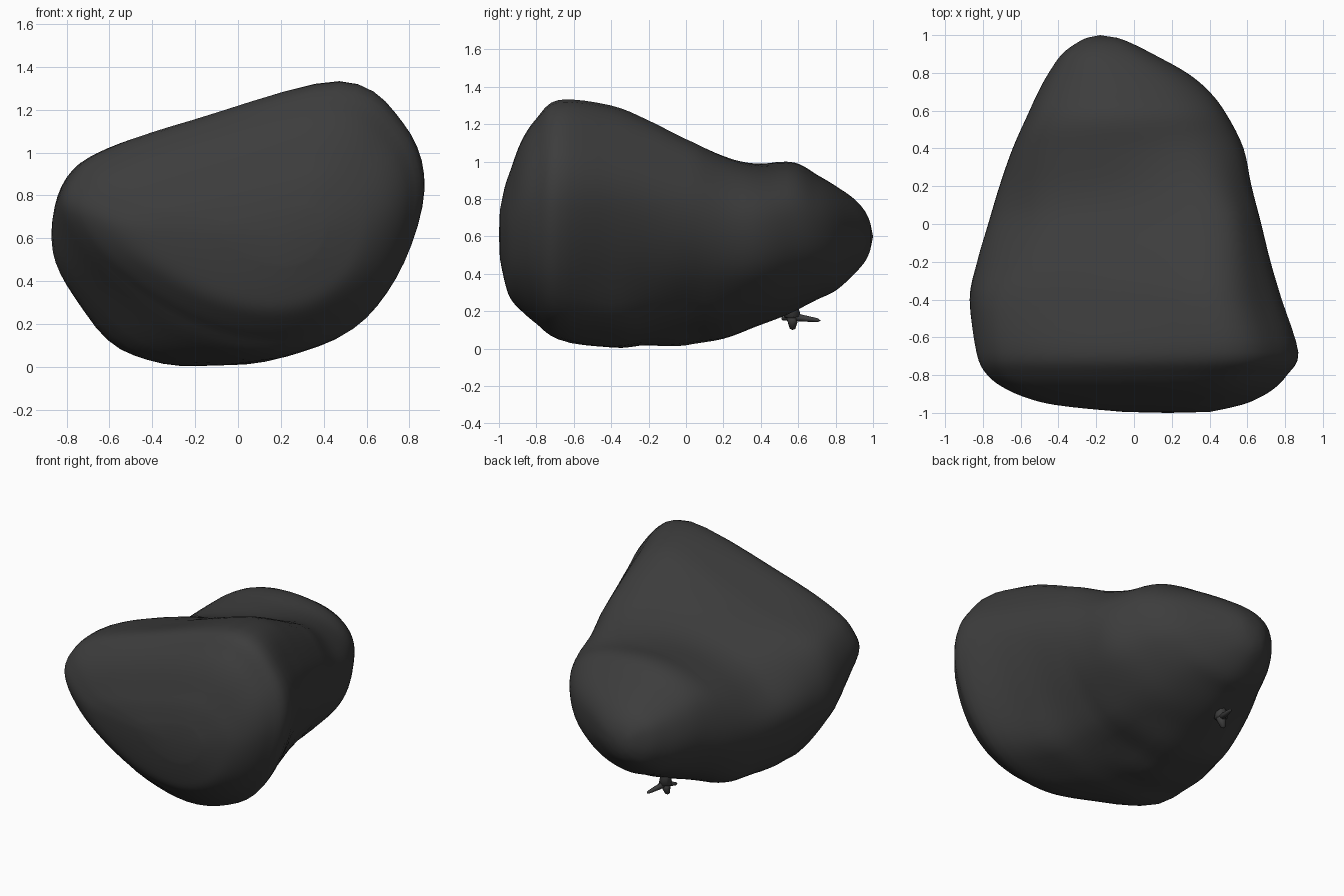
import bpy, bmesh, math
from mathutils import Vector, noise

if "Cube" in bpy.data.objects:
    bpy.data.objects.remove(bpy.data.objects["Cube"])

stone = bpy.data.materials.new("dark_grey_stone")
stone.diffuse_color = (0.046, 0.046, 0.046, 1)
stone.use_nodes = True
stone.node_tree.nodes["Principled BSDF"].inputs["Base Color"].default_value = stone.diffuse_color

# y, xmin, xmax, zmin, zmax of the boulder's slices, front to back
SLICES = [
    (-.995, -.05, .40, .48, .74), (-.97, -.32, .52, .36, .86), (-.94, -.50, .62, .27, .95),
    (-.88, -.66, .73, .20, 1.11), (-.80, -.77, .81, .13, 1.23), (-.68, -.83, .87, .05, 1.33),
    (-.40, -.87, .78, .0, 1.30), (-.2, -.83, .72, .02, 1.22), (0, -.77, .67, .03, 1.12),
    (.2, -.71, .62, .05, 1.04), (.4, -.64, .58, .12, 1.0), (.58, -.56, .49, .20, .995),
    (.7, -.505, .40, .26, .93), (.8, -.45, .28, .31, .87), (.9, -.38, .10, .40, .80),
    (.96, -.30, -.02, .47, .73), (.99, -.24, -.10, .54, .66)]
# normalised outlines at four stations along y
OUTLINES = [
    (-.80, [(0, .53), (.03, .66), (.12, .75), (.34, .86), (.76, 1), (.94, .85),
            (1, .6), (.93, .28), (.78, .07), (.58, 0), (.34, .09), (.11, .31)]),
    (-.42, [(0, .48), (.04, .67), (.16, .77), (.42, .86), (.79, 1), (.95, .84),
            (1, .62), (.90, .29), (.74, .07), (.42, 0), (.2, .07), (.04, .3)]),
    (.05, [(0, .5), (.09, .69), (.24, .83), (.5, .92), (.84, 1), (.97, .85),
           (1, .63), (.92, .37), (.72, .13), (.4, 0), (.16, .06), (.04, .26)]),
    (.50, [(0, .55), (.07, .8), (.25, .95), (.5, 1), (.78, .95), (.95, .81),
           (1, .61), (.94, .34), (.73, .1), (.45, 0), (.17, .09), (.03, .3)])]


def catmull(a, b, c, d, t):
    return [.5 * (2*q + (r - p)*t + (2*p - 5*q + 4*r - s)*t*t + (3*q - p - 3*r + s)*t**3)
            for p, q, r, s in zip(a, b, c, d)]


def outline(y, steps=5):
    y = min(OUTLINES[-1][0], max(OUTLINES[0][0], y))
    for (ya, a), (yb, b) in zip(OUTLINES, OUTLINES[1:]):
        if y <= yb:
            t = (y - ya) / (yb - ya)
            t = t*t*(3 - 2*t)*.5 + t*.5
            break
    pts = [Vector(p).lerp(Vector(q), t) for p, q in zip(a, b)]
    n = len(pts)
    return [catmull(pts[i-1], pts[i], pts[(i+1) % n], pts[(i+2) % n], k/steps)
            for i in range(n) for k in range(steps)]


def finish(bm, name):
    bmesh.ops.recalc_face_normals(bm, faces=bm.faces)
    for f in bm.faces:
        f.smooth = True
    me = bpy.data.meshes.new(name)
    bm.to_mesh(me)
    bm.free()
    me.materials.append(stone)
    ob = bpy.data.objects.new(name, me)
    bpy.context.collection.objects.link(ob)
    return ob


def skin(bm, rings, tip_a, tip_b):
    rows = [[bm.verts.new(p) for p in ring] for ring in rings]
    n = len(rows[0])
    for a, b in zip(rows, rows[1:]):
        for i in range(n):
            bm.faces.new((a[i], a[(i+1) % n], b[(i+1) % n], b[i]))
    for row, tip in ((rows[0], tip_a), (rows[-1], tip_b)):
        v = bm.verts.new(tip)
        for i in range(n):
            bm.faces.new((row[i], row[(i+1) % n], v))


# Boulder: loft the slices, with soft lumps on the underside
rings = []
m = len(SLICES)
for i in range(m - 1):
    for k in range(4):
        y, x0, x1, z0, z1 = catmull(SLICES[max(i-1, 0)], SLICES[i], SLICES[i+1],
                                    SLICES[min(i+2, m-1)], k/4)
        ring = []
        for u, v in outline(y):
            p = Vector((x0 + u*(x1 - x0), y, z0 + v*(z1 - z0)))
            low = max(0, min(1, (.5 - p.z) / .3)) * max(0, 1 - abs(y))
            p.z += .03 * low * noise.noise(p * 3.5)
            ring.append(p)
        rings.append(ring)
bm = bmesh.new()
skin(bm, rings, (.18, -1.0, .61), (-.18, 1.0, .60))
finish(bm, "boulder")

# Small forked spur hanging under the rear
bm = bmesh.new()
fork = Vector((-.24, .57, .17))
for end, r in (((-.24, .56, .30), .04), ((-.2, .72, .15), .02),
               ((-.26, .57, .10), .03), ((-.29, .51, .16), .02)):
    d = Vector(end) - fork
    q = d.to_track_quat('Z', 'Y')
    spokes = []
    for t, w in ((0, 1.1), (.5, .8), (.9, .5)):
        spokes.append([fork + d*t + q @ Vector((r*w*math.cos(a*math.pi/4), r*w*math.sin(a*math.pi/4), 0))
                       for a in range(8)])
    skin(bm, spokes, fork - d*.1, end)
finish(bm, "underside_spur")
